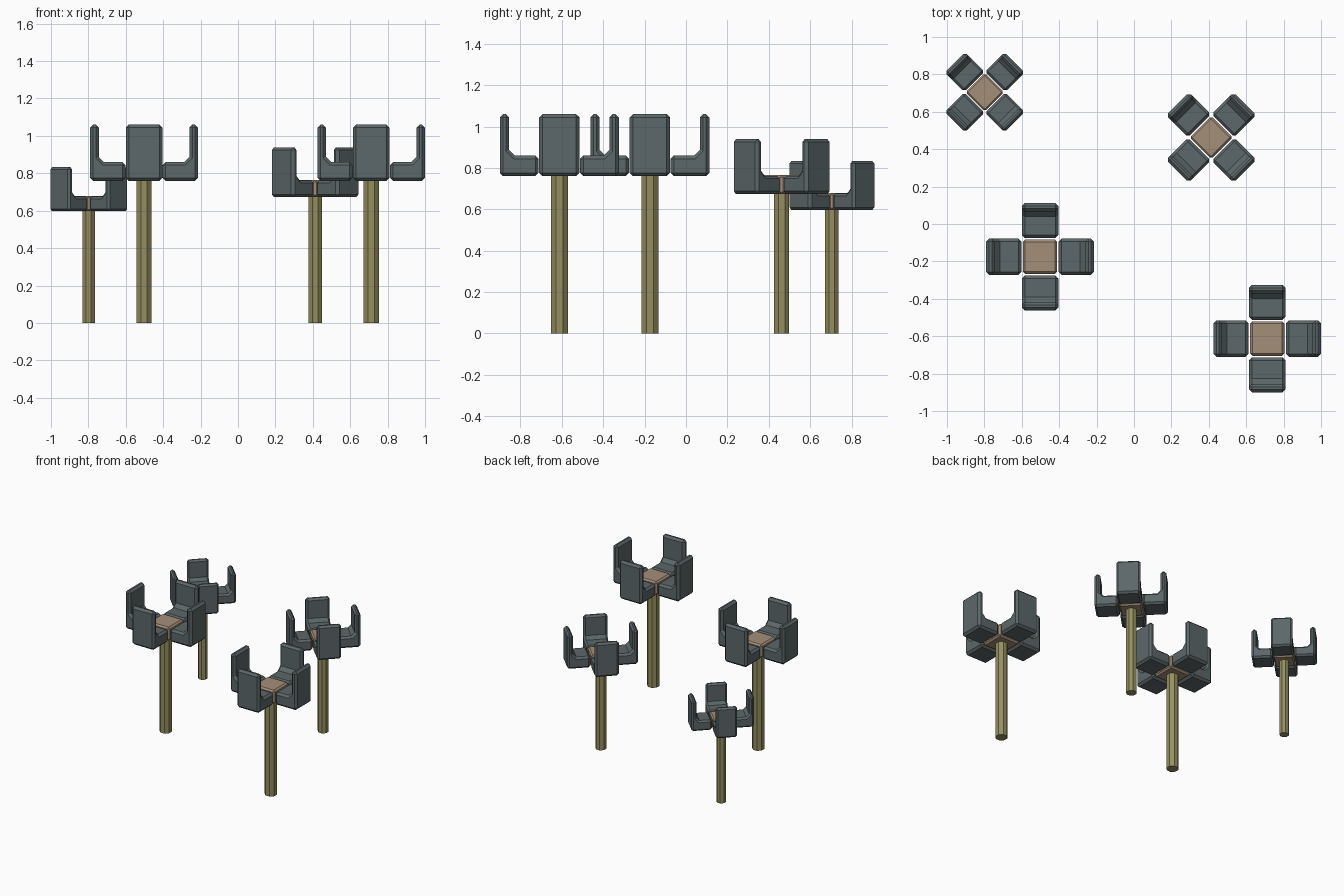
import bpy, bmesh, math
from mathutils import Matrix, Vector

if "Cube" in bpy.data.objects:
    bpy.data.objects.remove(bpy.data.objects["Cube"])

def material(name, rgb):
    m = bpy.data.materials.new(name)
    m.diffuse_color = (*rgb, 1)
    m.use_nodes = True
    m.node_tree.nodes["Principled BSDF"].inputs["Base Color"].default_value = m.diffuse_color
    return m

GREY = material("slate grey", (0.108, 0.136, 0.142))
TAN = material("tan", (0.376, 0.275, 0.19))
OLIVE = material("olive", (0.305, 0.275, 0.115))

def extrude(name, pts, depth, mat, matrix, bevel):
    """Extrude an x-z profile along y, centred, with chamfered edges."""
    bm = bmesh.new()
    face = bm.faces.new([bm.verts.new((x, -depth / 2, z)) for x, z in pts])
    new = bmesh.ops.extrude_face_region(bm, geom=[face])["geom"]
    bmesh.ops.translate(bm, vec=(0, depth, 0),
                        verts=[v for v in new if isinstance(v, bmesh.types.BMVert)])
    bmesh.ops.recalc_face_normals(bm, faces=bm.faces)
    me = bpy.data.meshes.new(name)
    bm.to_mesh(me)
    bm.free()
    me.materials.append(mat)
    ob = bpy.data.objects.new(name, me)
    bpy.context.collection.objects.link(ob)
    ob.matrix_world = matrix
    mod = ob.modifiers.new("chamfer", 'BEVEL')
    mod.width, mod.segments = bevel, 1
    mod.limit_method, mod.angle_limit = 'ANGLE', math.radians(60)
    return ob

BASE = 0.76   # height of the flower head
PETAL = [(0.1, 0), (0.2875, 0), (0.2875, 0.3), (0.242, 0.3),
         (0.242, 0.128), (0.214, 0.1), (0.1, 0.1)]
CORE = [(-0.092, 0), (0.092, 0), (0.092, 0.104), (-0.092, 0.104)]

def flower(x, y, scale, turn):
    root = (Matrix.Translation((x, y, 0)) @ Matrix.Rotation(math.radians(turn), 4, 'Z')
            @ Matrix.Scale(scale, 4))
    head = root @ Matrix.Translation((0, 0, BASE))
    # octagonal stem
    r = 0.041 / math.cos(math.pi / 8)
    bm = bmesh.new()
    bmesh.ops.create_cone(bm, cap_ends=True, segments=8, radius1=r, radius2=r, depth=BASE + 0.02,
                          matrix=Matrix.Translation((0, 0, (BASE + 0.02) / 2))
                          @ Matrix.Rotation(math.pi / 8, 4, 'Z'))
    me = bpy.data.meshes.new("stem")
    bm.to_mesh(me)
    bm.free()
    me.materials.append(OLIVE)
    stem = bpy.data.objects.new("stem", me)
    bpy.context.collection.objects.link(stem)
    stem.matrix_world = root
    # central block
    extrude("flower_centre", CORE, 0.184, TAN, head, 0.012)
    # four L-shaped petals
    for i in range(4):
        extrude("petal", PETAL, 0.195, GREY,
                head @ Matrix.Rotation(i * math.pi / 2, 4, 'Z'), 0.016)

flower(0.7125, -0.6125, 1.0, 0)
flower(-0.5025, -0.175, 1.0, 0)
flower(0.4125, 0.4625, 0.886, 45)
flower(-0.798, 0.705, 0.786, 45)
